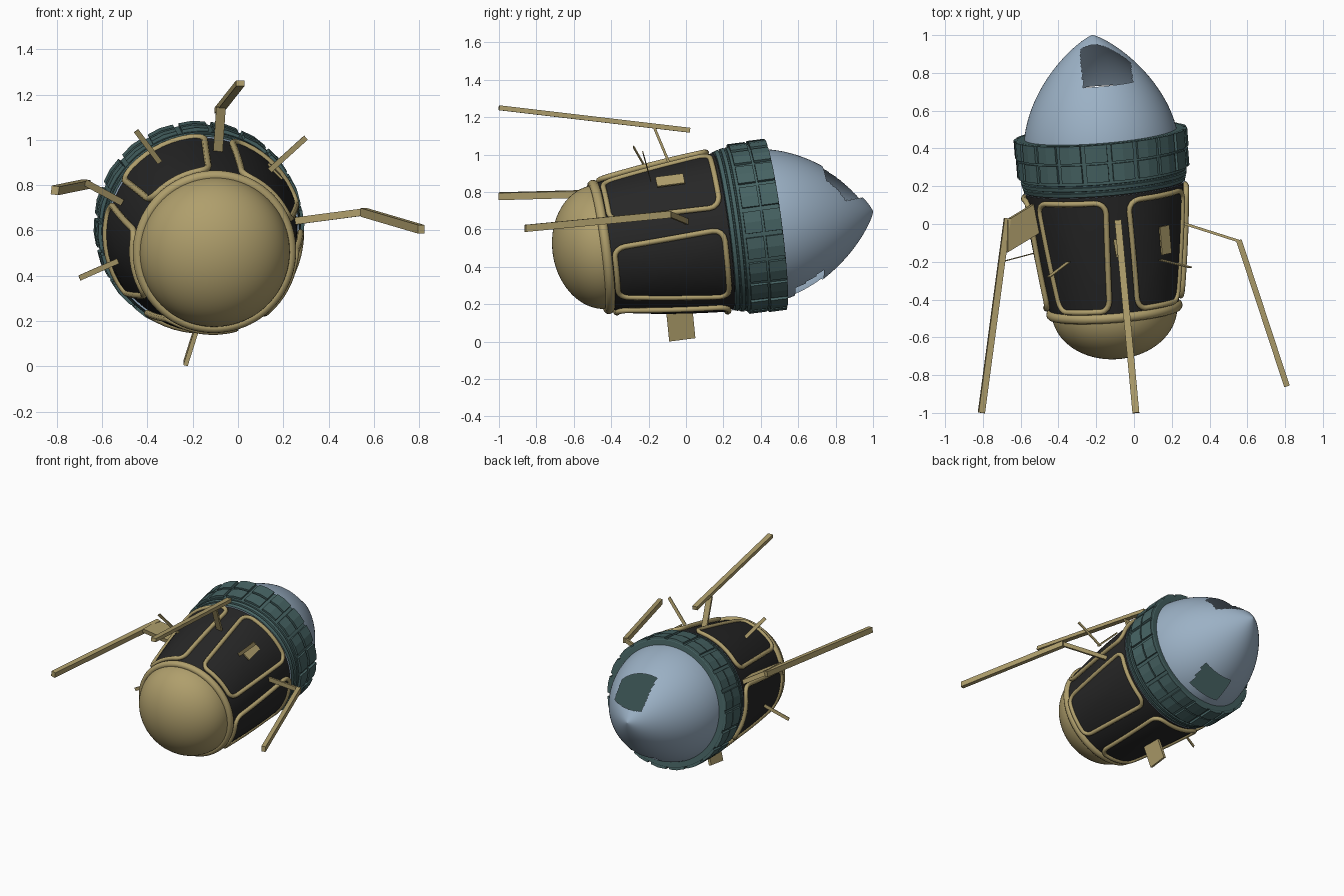
import bpy, bmesh, math
from mathutils import Vector, Matrix

if "Cube" in bpy.data.objects:
    bpy.data.objects.remove(bpy.data.objects["Cube"])

# ---- colours
def mat(name, rgb):
    m = bpy.data.materials.new(name)
    m.diffuse_color = (*rgb, 1)
    m.use_nodes = True
    m.node_tree.nodes["Principled BSDF"].inputs["Base Color"].default_value = m.diffuse_color
    return m

GOLD = mat("sand gold", (0.43, 0.345, 0.15))
TEAL = mat("dark teal", (0.062, 0.125, 0.125))
BLUE = mat("pale blue", (0.33, 0.44, 0.56))
BLACK = mat("charcoal", (0.02, 0.02, 0.02))

# ---- tilted capsule frame: local x = side, y = along axis, z = up
W = Vector((-0.08, 1, 0.13)).normalized()
U = W.cross(Vector((0, 0, 1))).normalized()
V = U.cross(W)
M = Matrix((U, W, V)).transposed().to_4x4()
M.translation = Vector((-0.14, 0, 0.565))

def polar(r, deg, s):
    a = math.radians(deg)
    return Vector((r * math.cos(a), s, r * math.sin(a)))

def finish(bm, name, material, smooth=None, local=True):
    bmesh.ops.remove_doubles(bm, verts=bm.verts, dist=1e-5)
    if local:
        bm.transform(M)
    me = bpy.data.meshes.new(name)
    bm.to_mesh(me)
    bm.free()
    ob = bpy.data.objects.new(name, me)
    bpy.context.collection.objects.link(ob)
    me.materials.append(material)
    if smooth:
        bpy.ops.object.select_all(action='DESELECT')
        ob.select_set(True)
        bpy.context.view_layer.objects.active = ob
        bpy.ops.object.shade_smooth_by_angle(angle=math.radians(smooth))
    return ob

def loft(bm, loops, closed=True):
    rows = [[bm.verts.new(p) for p in loop] for loop in loops]
    n = len(rows[0])
    for a, b in zip(rows, rows[1:]):
        for i in range(n if closed else n - 1):
            j = (i + 1) % n
            bm.faces.new((a[i], b[i], b[j], a[j]))

def lathe(name, profile, material, seg=80, smooth=30, cut=None):
    bm = bmesh.new()
    loft(bm, [[polar(max(r, 1e-6), 360 * i / seg, s) for i in range(seg)] for s, r in profile])
    if cut:
        gone = [f for f in bm.faces if cut(*f.calc_center_median())]
        bmesh.ops.delete(bm, geom=gone, context='FACES')
    return finish(bm, name, material, smooth)

def beam(name, a, b, wide, thick, material=GOLD):
    """Bar from a to b; wide is the full width vector, thick the depth."""
    a, b, wide = Vector(a), Vector(b), Vector(wide)
    t = (b - a).cross(wide).normalized() * thick / 2
    h = wide / 2
    bm = bmesh.new()
    lo, hi = [[bm.verts.new(p + q) for q in (h + t, t - h, -h - t, h - t)] for p in (a, b)]
    bm.faces.new(lo)
    bm.faces.new(hi[::-1])
    for i in range(4):
        j = (i + 1) % 4
        bm.faces.new((lo[i], hi[i], hi[j], lo[j]))
    bmesh.ops.recalc_face_normals(bm, faces=bm.faces)
    return finish(bm, name, material, local=False)

def hull_r(s):
    t = (s + 0.46) / 0.66
    return 0.34 + 0.11 * t - 0.03 * t * t

# ---- black hull, front dome and its rim
steps = [-0.46 + 0.66 * i / 16 for i in range(17)]
lathe("hull", [(-0.46, 0)] + [(s, hull_r(s)) for s in steps] + [(0.21, 0.405)], BLACK)
lathe("front_dome", [(-0.46 - 0.26 * math.sin(math.radians(a)), 0.333 * math.cos(math.radians(a)))
                     for a in range(90, -1, -5)], GOLD)
lathe("dome_rim", [(-0.46 + 0.026 * math.cos(math.radians(a)), 0.338 + 0.024 * math.sin(math.radians(a)))
                   for a in range(180, -181, -30)], GOLD, smooth=50)
lathe("collar_face", [(0.199, 0.40), (0.199, 0.428)], BLUE)

# ---- five raised panels with rounded frames
def panel_outline():
    pts, rad, hx, hy = [], 0.06, 0.2, 0.295
    for cx, cy, a0 in ((1, 1, 0), (-1, 1, 90), (-1, -1, 180), (1, -1, 270)):
        for k in range(5):
            a = math.radians(a0 + 22.5 * k)
            pts.append((cx * (hx - rad) + rad * math.cos(a), cy * (hy - rad) + rad * math.sin(a)))
    dense = []
    for p, q in zip(pts, pts[1:] + pts[:1]):
        n = max(1, round(math.dist(p, q) / 0.04))
        dense += [(p[0] + (q[0] - p[0]) * k / n, p[1] + (q[1] - p[1]) * k / n) for k in range(n)]
    return dense

def on_hull(x, y, mid, lift):
    s = y - 0.125
    half = 26 + 2 * (y / 0.295)
    return polar(hull_r(s) + lift, mid + half * x / 0.2, s)

outline = panel_outline()
for k in range(5):
    mid = 46 + 72 * k
    bm = bmesh.new()
    rings = [[on_hull(x, y, mid, -0.005) for x, y in outline]]
    for f in (1, 0.8, 0.6, 0.4, 0.2, 0.0):
        rings.append([on_hull(x * f, y * f, mid, 0.013 + 0.004 * (1 - f)) for x, y in outline])
    loft(bm, rings)
    bmesh.ops.recalc_face_normals(bm, faces=bm.faces)
    finish(bm, f"panel_{k + 1}", BLACK, 40)
    # frame: small round tube swept along the outline
    bm = bmesh.new()
    path = [on_hull(x, y, mid, 0.014) for x, y in outline]
    n = len(path)
    tube = []
    for i, p in enumerate(path + path[:1]):
        tan = (path[(i + 1) % n] - path[(i - 1) % n]).normalized()
        out = Vector((p.x, 0, p.z)).normalized()
        side = tan.cross(out).normalized()
        tube.append([p + 0.015 * (side * math.cos(c * math.pi / 4) + out * math.sin(c * math.pi / 4))
                     for c in range(8)])
    loft(bm, tube)
    bmesh.ops.recalc_face_normals(bm, faces=bm.faces)
    finish(bm, f"panel_frame_{k + 1}", GOLD, 50)

# ---- teal band: ridges, backing disc and two rows of tiles
lathe("band", [(0.20, 0.40), (0.205, 0.427), (0.225, 0.434), (0.228, 0.425), (0.234, 0.425),
               (0.237, 0.437), (0.256, 0.441), (0.259, 0.430), (0.265, 0.430), (0.268, 0.441),
               (0.48, 0.446), (0.484, 0.44), (0.484, 0)], TEAL)
bm = bmesh.new()
for row, (s0, s1) in enumerate(((0.283, 0.377), (0.389, 0.482))):
    for k in range(20):
        mid, r = 18 * k + 4, 0.455 + 0.004 * row
        sec = [[polar(q, mid + d, s) for q, d in ((0.43, -7.8), (r, -7.4), (r + 0.003, 0),
                                                 (r, 7.4), (0.43, 7.8))] for s in (s0, s1)]
        loft(bm, sec)
        bm.verts.ensure_lookup_table()
        bm.faces.new(bm.verts[-10:-5])
        bm.faces.new(bm.verts[-5:])
bmesh.ops.recalc_face_normals(bm, faces=bm.faces)
finish(bm, "band_tiles", TEAL)

# ---- blue nose shell with an upper and a lower opening
def opening(u, s, v):
    upper = 0.77 < s < 0.97 and -0.07 < u < 0.19 and v > 0.08
    lower = 0.53 < s < 0.695 and -0.06 < u < 0.18 and v < -0.12
    return upper or lower

nose = [(0.47, 0.405)]
for i in range(71):
    t = 0.12 + 0.88 * math.sin(math.pi / 2 * i / 70)
    nose.append((0.4 + 0.612 * t, 0.412 * max(0, 1 - t ** 1.88) ** 0.8))
lathe("nose_shell", nose, BLUE, seg=144, cut=opening)

# ---- three legs: strut plus long trailing bar
beam("top_strut", (-0.09, -0.08, 0.93), (-0.075, -0.17, 1.145), (0.042, 0, 0), 0.014)
beam("top_leg", (-0.085, 0.02, 1.13), (0.01, -1.0, 1.25), (0.036, 0.004, 0), 0.026)
beam("right_strut", (0.24, 0.01, 0.64), (0.56, -0.092, 0.682), (0, 0, 0.032), 0.014)
beam("right_leg", (0.555, -0.085, 0.68), (0.81, -0.86, 0.605), (0, 0, 0.038), 0.03)
beam("left_strut", (-0.675, -0.065, 0.812), (-0.51, 0.035, 0.722), (0, 0.17, 0), 0.03)
beam("left_leg", (-0.67, 0.03, 0.805), (-0.808, -1.0, 0.777), (0.005, 0, 0.038), 0.034)

# ---- small aerials, pad and belly fin
for name, a, b in (("right_aerial", (0.14, -0.19, 0.865), (0.30, -0.23, 1.01)),
                   ("upper_left_aerial", (-0.345, -0.20, 0.90), (-0.45, -0.28, 1.04)),
                   ("left_aerial", (-0.53, -0.155, 0.465), (-0.70, -0.20, 0.39))):
    radial = (Vector(b) - Vector(a))
    beam(name, a, b, radial.cross(W).normalized() * 0.024, 0.005)
pad = [M @ polar(0.428, 46, s) for s in (-0.145, 0.005)]
beam("aerial_pad", pad[0], pad[1], (U - V) * 0.05, 0.01)
beam("belly_fin", (-0.185, -0.035, 0.16), (-0.232, -0.02, 0.012), (0, 0.14, 0.018), 0.02)
